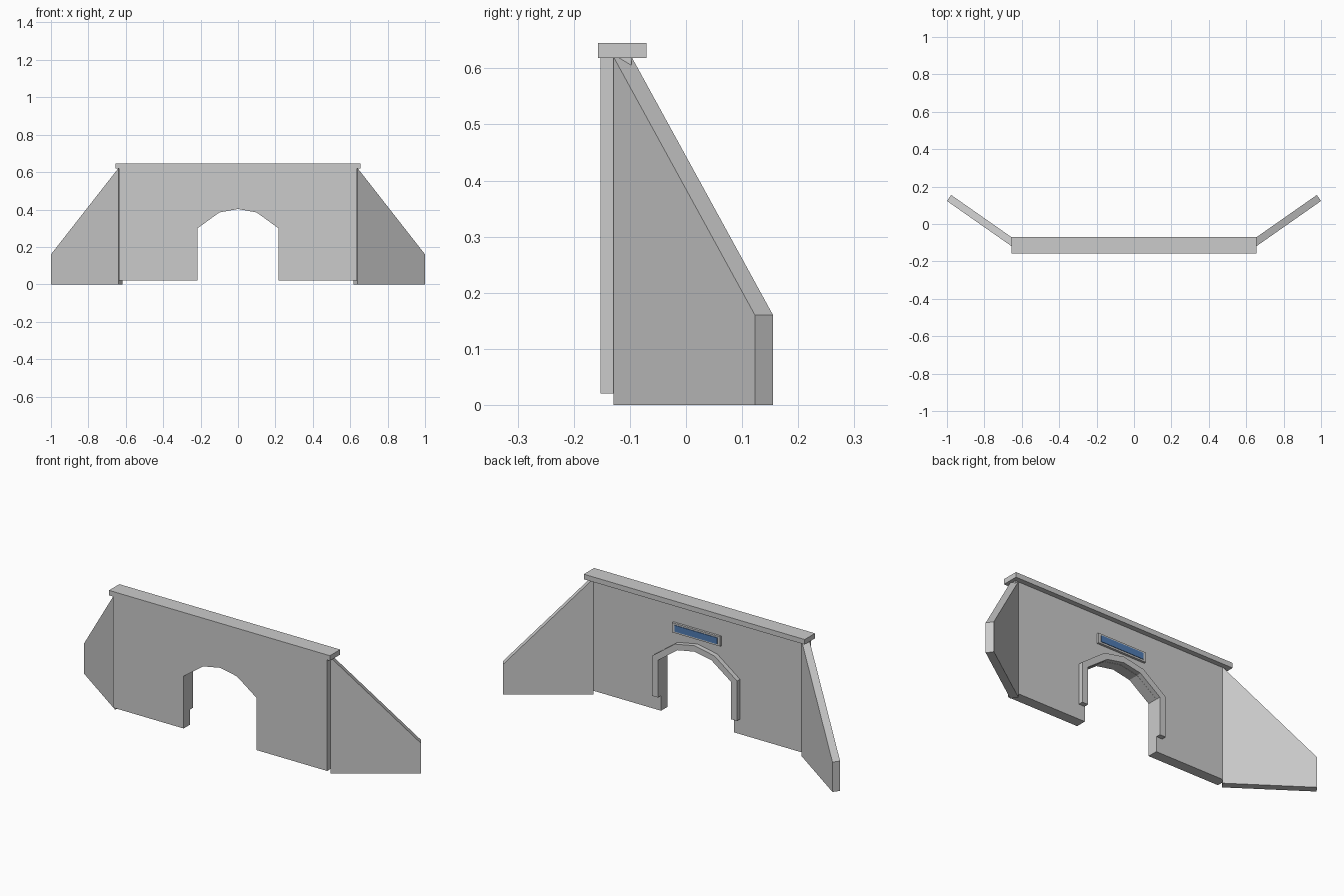
import bpy, bmesh
from mathutils import Vector

if "Cube" in bpy.data.objects:
    bpy.data.objects.remove(bpy.data.objects["Cube"])


def extrude(name, points, offset):
    """Solid made by sweeping one polygon along an offset."""
    bm = bmesh.new()
    face = bm.faces.new([bm.verts.new(p) for p in points])
    new = bmesh.ops.extrude_face_region(bm, geom=[face])["geom"]
    verts = [v for v in new if isinstance(v, bmesh.types.BMVert)]
    bmesh.ops.translate(bm, verts=verts, vec=Vector(offset))
    bmesh.ops.recalc_face_normals(bm, faces=bm.faces)
    mesh = bpy.data.meshes.new(name)
    bm.to_mesh(mesh)
    bm.free()
    ob = bpy.data.objects.new(name, mesh)
    bpy.context.collection.objects.link(ob)
    return ob


def front_profile(name, outline, y0, y1):
    return extrude(name, [(x, y0, z) for x, z in outline], (0, y1 - y0, 0))


def box(name, x, y0, y1, z0, z1):
    return front_profile(name, [(-x, z0), (x, z0), (x, z1), (-x, z1)], y0, y1)


def arch(half_points):
    """Mirror the right half (foot to crown) into a left-to-right path."""
    return [(-x, z) for x, z in half_points[:-1]] + half_points[::-1]


FRONT, BACK = -0.152, -0.097

# Main wall with faceted arch opening
opening = arch([(0.216, 0.02), (0.216, 0.30), (0.10, 0.384), (0, 0.403)])
front_profile("portal_wall", [(-0.635, 0.62), (-0.635, 0.02)] + opening
              + [(0.635, 0.02), (0.635, 0.62)], FRONT, BACK)

# Coping slab along the top
box("coping", 0.655, -0.157, -0.07, 0.618, 0.645)

# Raised surround around the arch on the back
inner = arch([(0.217, 0.10), (0.217, 0.30), (0.10, 0.385), (0, 0.404)])
outer = arch([(0.252, 0.10), (0.252, 0.314), (0.118, 0.413), (0, 0.436)])
front_profile("arch_surround", outer + inner[::-1], BACK, -0.072)

# Sloped wing walls angled backwards
for side, label in ((1, "right"), (-1, "left")):
    a, b = (0.64 * side, -0.129), (1.0 * side, 0.123)
    extrude("wing_wall_" + label,
            [(*a, 0), (*b, 0), (*b, 0.16), (*a, 0.62)],
            (-0.0225 * side, 0.0322, 0))

# Plaque with blue panel above the arch
box("plaque_frame", 0.143, BACK, -0.085, 0.465, 0.517)
panel = box("plaque_panel", 0.127, -0.09, -0.082, 0.474, 0.508)
blue = bpy.data.materials.new("panel_blue")
blue.diffuse_color = (0.08, 0.2, 0.45, 1)
blue.use_nodes = True
blue.node_tree.nodes["Principled BSDF"].inputs["Base Color"].default_value = blue.diffuse_color
panel.data.materials.append(blue)
